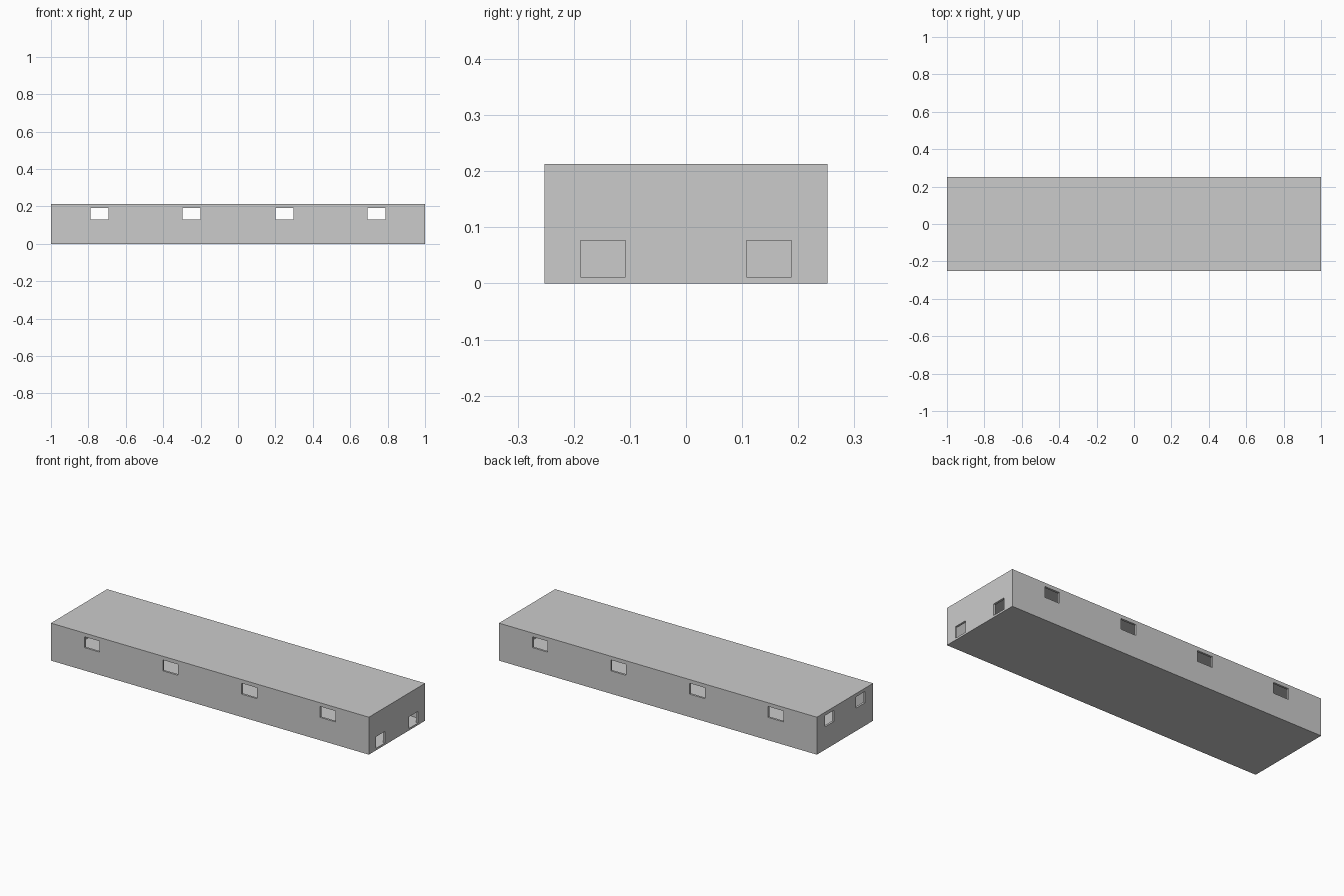
import bpy, bmesh
from mathutils import Matrix, Vector

if "Cube" in bpy.data.objects:
    bpy.data.objects.remove(bpy.data.objects["Cube"])

L, W, H = 2.0, 0.505, 0.213   # outer size
T = 0.012                     # wall thickness
F = 0.01                      # floor and ceiling thickness


def boxes(name, spans):
    """One mesh object made of axis-aligned boxes (x0, x1, y0, y1, z0, z1)."""
    bm = bmesh.new()
    for x0, x1, y0, y1, z0, z1 in spans:
        centre = Vector((x0 + x1, y0 + y1, z0 + z1)) / 2
        scale = Matrix.Diagonal((x1 - x0, y1 - y0, z1 - z0, 1))
        bmesh.ops.create_cube(bm, size=1, matrix=Matrix.Translation(centre) @ scale)
    mesh = bpy.data.meshes.new(name)
    bm.to_mesh(mesh)
    bm.free()
    obj = bpy.data.objects.new(name, mesh)
    bpy.context.collection.objects.link(obj)
    return obj


def cut(target, cutter):
    cutter.hide_render = True
    bpy.context.view_layer.objects.active = target
    mod = target.modifiers.new("cut", 'BOOLEAN')
    mod.operation, mod.solver, mod.object = 'DIFFERENCE', 'EXACT', cutter
    bpy.ops.object.modifier_apply(modifier=mod.name)
    bpy.data.objects.remove(cutter)


# Hollow shell
shell = boxes("building_shell", [(-L/2, L/2, -W/2, W/2, 0, H)])
cut(shell, boxes("room_cutter", [(-L/2 + T, L/2 - T, -W/2 + T, W/2 - T, F, H - F)]))

# Long-side windows, straight through front and back walls
windows = [(x - 0.048, x + 0.048, -0.4, 0.4, 0.13, 0.192)
           for x in (-0.741, -0.248, 0.248, 0.741)]
# End openings: low on the right, high on the left
for y in (-0.148, 0.148):
    windows.append((L/2 - 0.05, L/2 + 0.05, y - 0.04, y + 0.04, 0.0112, 0.077))
    windows.append((-L/2 - 0.05, -L/2 + 0.05, y * 0.95 - 0.04, y * 0.95 + 0.04, 0.13, 0.194))
cut(shell, boxes("window_cutter", windows))
